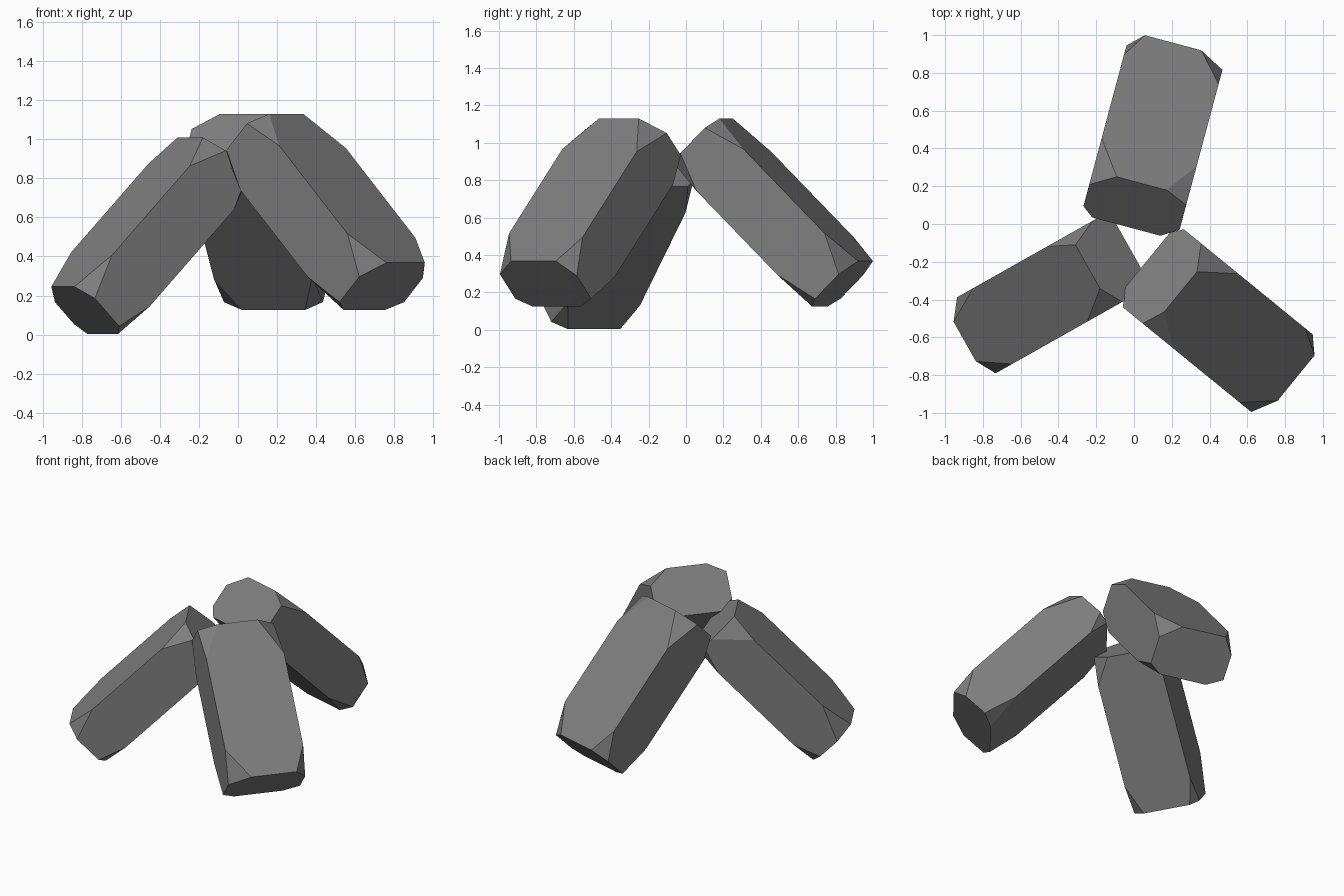
import bpy
import bmesh
from math import radians, sin, cos
from mathutils import Vector

cube = bpy.data.objects.get("Cube")
if cube:
    bpy.data.objects.remove(cube, do_unlink=True)

# Single stone colour
stone = bpy.data.materials.new("stone_grey")
stone.use_nodes = True
grey = (0.21, 0.21, 0.21, 1)
stone.diffuse_color = grey
bsdf = stone.node_tree.nodes["Principled BSDF"]
bsdf.inputs["Base Color"].default_value = grey
bsdf.inputs["Roughness"].default_value = 0.9

LENGTH, THICK = 1.078, 0.342


def block_mesh(name, left, right, cuts):
    """Box with each corner clipped; cuts are (width, length, depth) per corner."""
    bm = bmesh.new()
    corners = [(x, y, z) for z in (0, -THICK) for y in (0, LENGTH) for x in (left, right)]
    middle = Vector(((left + right) / 2, LENGTH / 2, -THICK / 2))
    for corner, cut in zip(corners, cuts):
        for axis in range(3):
            p = Vector(corner)
            p[axis] += cut[axis] if p[axis] < middle[axis] else -cut[axis]
            bm.verts.new(p)
    bmesh.ops.convex_hull(bm, input=bm.verts[:])
    bmesh.ops.dissolve_limit(bm, angle_limit=radians(1), verts=bm.verts[:], edges=bm.edges[:])
    bmesh.ops.recalc_face_normals(bm, faces=bm.faces[:])
    mesh = bpy.data.meshes.new(name)
    bm.to_mesh(mesh)
    bm.free()
    mesh.materials.append(stone)
    return mesh


def lean(name, mesh, heading, reach, shift, top):
    """Lean a block at 45 degrees, its foot pointing along the heading."""
    a = radians(heading)
    ob = bpy.data.objects.new(name, mesh)
    ob.location = (reach * cos(a) + shift * sin(a), reach * sin(a) - shift * cos(a), top)
    ob.rotation_euler = (radians(-45), 0, a - radians(90))
    bpy.context.collection.objects.link(ob)


# Corner order: upper face head, upper face foot, under face head, under face foot
wide = block_mesh("wide_block", -0.283, 0.241, [
    (.13, .25, .11), (.12, .23, .07), (.08, .18, .11), (.135, .21, .10),
    (.06, .155, .065), (.09, .21, .08), (.108, .225, .057), (.084, .24, .057)])
narrow = block_mesh("narrow_block", -0.329, 0.122, [
    (.12, .205, .095), (.066, .19, .20), (.107, .226, .085), (.104, .25, .113),
    (.113, .18, .07), (.064, .20, .064), (.08, .198, .055), (.05, .18, .07)])

# Three blocks propped against each other
lean("back_block", wide, 75, 0.218, 0, 1.13)
lean("front_left_block", wide, 320.8, 0.418, 0.138, 1.13)
lean("front_right_block", narrow, 209.4, 0.324, 0, 1.008)
